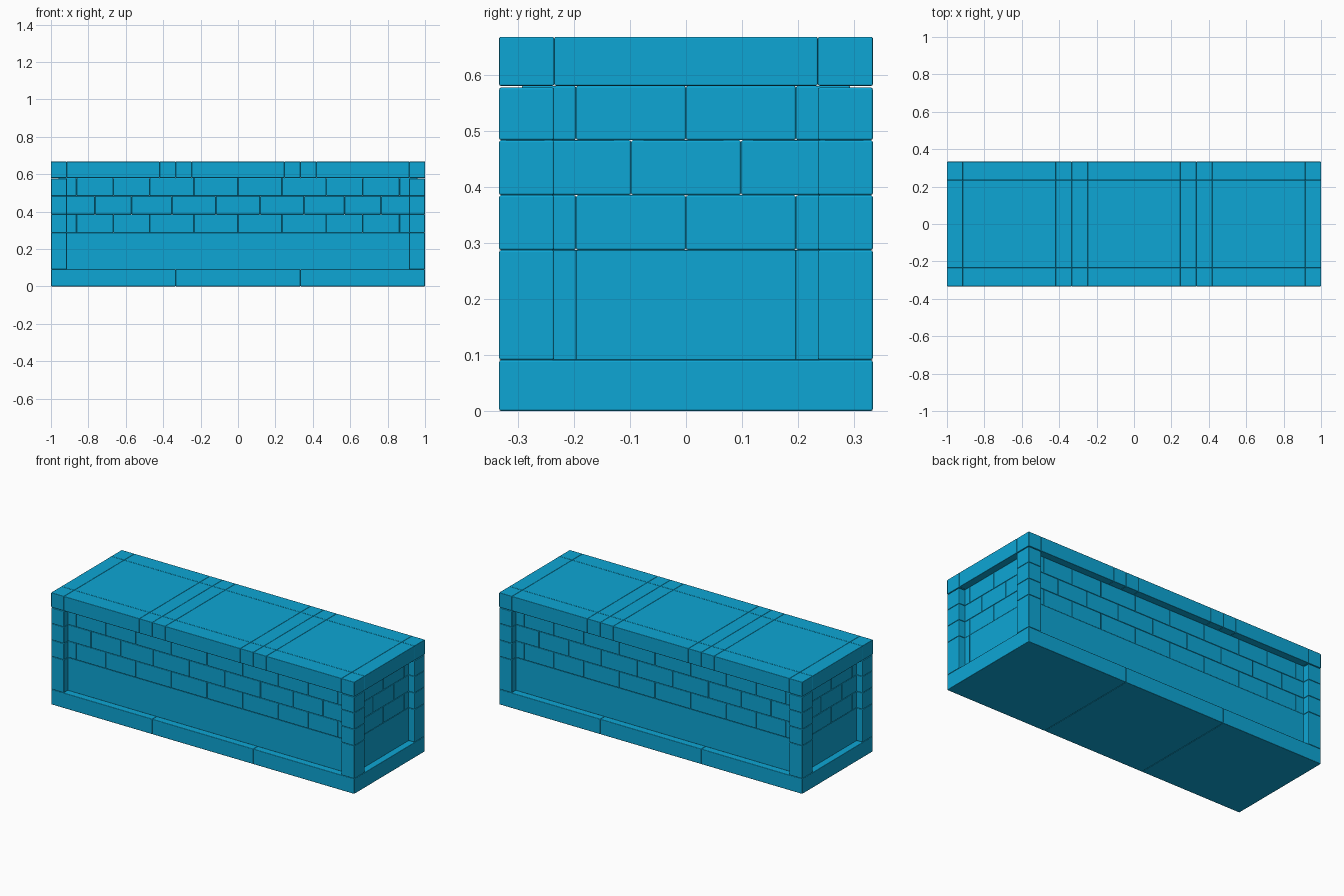
import bpy, bmesh
from mathutils import Matrix, Vector

if "Cube" in bpy.data.objects:
    bpy.data.objects.remove(bpy.data.objects["Cube"])

mat = bpy.data.materials.new("blue_stone")
mat.diffuse_color = (0.004, 0.381, 0.665, 1)
mat.use_nodes = True
mat.node_tree.nodes["Principled BSDF"].inputs["Base Color"].default_value = mat.diffuse_color


def blocks(name, boxes, bevel=0.004):
    """One object made of separate bevelled boxes: (x0, x1, y0, y1, z0, z1)."""
    bm = bmesh.new()
    for x0, x1, y0, y1, z0, z1 in boxes:
        centre = Vector(((x0 + x1) / 2, (y0 + y1) / 2, (z0 + z1) / 2))
        size = Matrix.Diagonal((x1 - x0, y1 - y0, z1 - z0, 1))
        bmesh.ops.create_cube(bm, size=1, matrix=Matrix.Translation(centre) @ size)
    for f in bm.faces:
        f.smooth = True
    me = bpy.data.meshes.new(name)
    bm.to_mesh(me)
    bm.free()
    me.materials.append(mat)
    ob = bpy.data.objects.new(name, me)
    bpy.context.collection.objects.link(ob)
    mod = ob.modifiers.new("soft_edges", 'BEVEL')
    mod.width, mod.segments = bevel, 2
    mod.harden_normals = True
    return ob


def spans(half):
    """Neighbouring pairs of a mirrored list of cut positions."""
    cuts = sorted({s * c for c in half for s in (-1, 1)})
    return list(zip(cuts, cuts[1:]))


X, Y = 1.0, 0.3333            # outer half sizes
WX, WY = 0.96, 0.293          # recessed wall faces
PX, PY = 0.915, 0.235         # inner edges of corner posts
T = 0.097                     # wall thickness
BASE, PANEL, R1, R2, CAP, TOP = 0.091, 0.287, 0.385, 0.483, 0.58, 0.667

# Base: three slabs
blocks("base_slabs", [(a, b, -Y, Y, 0, BASE) for a, b in spans([X, 0.3333])])

# Plain lower wall
panels = []
for s in (-1, 1):
    y0, y1 = sorted((s * WY, s * (WY - T)))
    x0, x1 = sorted((s * WX, s * (WX - T)))
    panels.append((-WX, WX, y0, y1, BASE, PANEL))
    panels.append((x0, x1, -WY + T, WY - T, BASE, PANEL))
blocks("lower_wall_panels", panels, 0.001)

# Brick courses: cut positions along the long and short walls
odd = ([WX, 0.863, 0.667, 0.471, 0.235, 0], [WY, 0.196, 0])
even = ([WX, 0.765, 0.569, 0.353, 0.118], [WY, 0.098])
bricks = []
for (cx, cy), z0, z1 in ((odd, PANEL, R1), (even, R1, R2), (odd, R2, CAP)):
    for s in (-1, 1):
        y0, y1 = sorted((s * WY, s * (WY - T)))
        x0, x1 = sorted((s * WX, s * (WX - T)))
        bricks += [(a, b, y0, y1, z0, z1) for a, b in spans(cx)[1:-1]]
        bricks += [(x0, x1, a, b, z0, z1) for a, b in spans(cy)[1:-1]]
        # corner bricks belong to both walls
        for a, b in (spans(cx)[0], spans(cx)[-1]):
            c0, c1 = sorted((s * cy[0], s * cy[1]))
            bricks.append((a, b, c0, c1, z0, z1))
blocks("wall_bricks", bricks)

# Corner posts of stacked blocks
posts = []
for sx in (-1, 1):
    for sy in (-1, 1):
        x0, x1 = sorted((sx * PX, sx * X))
        y0, y1 = sorted((sy * PY, sy * Y))
        for z0, z1 in ((BASE, PANEL), (PANEL, R1), (R1, R2), (R2, 0.577)):
            posts.append((x0, x1, y0, y1, z0, z1))
blocks("corner_posts", posts)

# Lid: framed slabs, flush on top
lid_x = spans([X, PX, 0.418, 0.3333, 0.248])
lid_y = spans([Y, PY])
blocks("lid_slabs", [(a, b, c, d, CAP, TOP) for a, b in lid_x for c, d in lid_y], 0.003)
